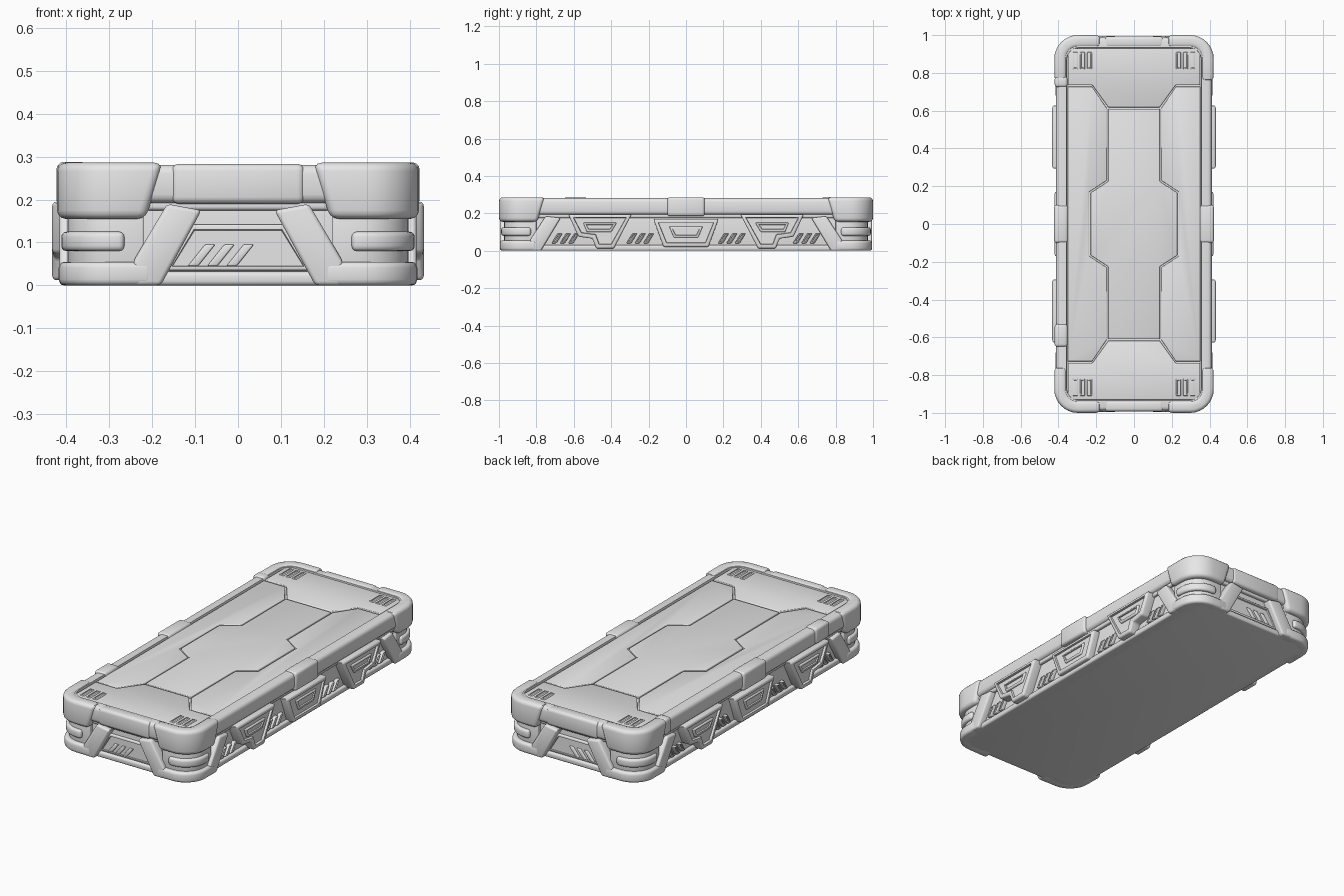
import bpy, bmesh, math
from mathutils import Vector

cube = bpy.data.objects.get("Cube")
if cube:
    bpy.data.objects.remove(cube, do_unlink=True)

grey = bpy.data.materials.new("plain grey")
grey.use_nodes = True
grey.diffuse_color = (0.8, 0.8, 0.8, 1)
grey.node_tree.nodes["Principled BSDF"].inputs["Base Color"].default_value = (0.8, 0.8, 0.8, 1)
parts = []


def prism(name, pts, lo, hi, axis="z", bevel=0.008, mirror="", recess=None, slant=None):
    """Extrude an outline along an axis, round its edges, optionally sink its outer face."""
    place = {"x": lambda a, b, h: (h, a, b),
             "y": lambda a, b, h: (a, h, b),
             "z": lambda a, b, h: (a, b, h)}[axis]
    bm = bmesh.new()
    low = [bm.verts.new(place(a, b, lo)) for a, b in pts]
    high = [bm.verts.new(place(a, b, hi)) for a, b in pts]
    if slant:
        slant(low)
    bm.faces.new(low)
    bm.faces.new(high)
    for i in range(len(pts)):
        j = (i + 1) % len(pts)
        bm.faces.new((low[i], low[j], high[j], high[i]))
    bmesh.ops.recalc_face_normals(bm, faces=bm.faces)
    if bevel:
        sharp = [e for e in bm.edges if e.calc_face_angle(0) > math.radians(25)]
        bmesh.ops.bevel(bm, geom=sharp, offset=bevel, segments=3, profile=0.5,
                        affect="EDGES", clamp_overlap=True)
    if recess:
        out = Vector(place(0, 0, 1))
        bm.normal_update()
        face = max((f for f in bm.faces if f.normal.dot(out) > 0.9), key=lambda f: f.calc_area())
        bmesh.ops.inset_region(bm, faces=[face], thickness=recess[0])
        bmesh.ops.inset_region(bm, faces=[face], thickness=0.003)
        bmesh.ops.translate(bm, verts=face.verts, vec=out * -recess[1])
    mesh = bpy.data.meshes.new(name)
    bm.to_mesh(mesh)
    bm.free()
    ob = bpy.data.objects.new(name, mesh)
    bpy.context.collection.objects.link(ob)
    mesh.materials.append(grey)
    if mirror:
        mod = ob.modifiers.new("mirror", "MIRROR")
        mod.use_axis = ["x" in mirror, "y" in mirror, False]
        mod.use_mirror_merge = False
    parts.append(ob)
    return ob


def arc(cx, cy, r, start, steps=8):
    return [(cx + r * math.cos(start + math.pi / 2 * i / steps),
             cy + r * math.sin(start + math.pi / 2 * i / steps)) for i in range(steps + 1)]


def rounded(w, l, r):
    pts = []
    for k, (sx, sy) in enumerate([(1, 1), (-1, 1), (-1, -1), (1, -1)]):
        pts += arc(sx * (w - r), sy * (l - r), r, k * math.pi / 2)
    return pts


def corner(w, l, r, thick, x_end, y_end):
    """L-shaped outline that wraps one rounded corner."""
    outer = arc(w - r, l - r, r, 0)
    inner = arc(w - r, l - r, r - thick, 0)
    return ([(w, y_end)] + outer + [(x_end, l), (x_end, l - thick)]
            + inner[::-1] + [(w - thick, y_end)])


def box(a0, a1, b0, b1):
    return [(a0, b0), (a1, b0), (a1, b1), (a0, b1)]


def slash(c, b0, b1, half, lean):
    return [(c - half - lean, b0), (c + half - lean, b0), (c + half + lean, b1), (c - half + lean, b1)]


def pull_ends(verts):
    # slope the cut ends of a corner guard toward the corner
    for v in verts:
        if v.co.x < 0.2:
            v.co.x += 0.04
        if v.co.y < 0.78:
            v.co.y += 0.04


# Main shell and lid
prism("core", rounded(0.38, 0.95, 0.1), 0.0, 0.22, bevel=0.006)
prism("base_plate", rounded(0.397, 0.968, 0.11), 0.0, 0.032, bevel=0.01)
prism("under_lid_ledge", rounded(0.397, 0.968, 0.11), 0.175, 0.2, bevel=0.008)
prism("lid", rounded(0.412, 0.988, 0.12), 0.192, 0.281, bevel=0.02, recess=(0.034, 0.016))

# Lid surface panels
prism("lid_end_panel",
      [(-.35, .93), (.35, .93), (.35, .735), (.22, .735), (.135, .617),
       (-.135, .617), (-.22, .735), (-.35, .735)], 0.255, 0.277, bevel=0.004, mirror="y")
bulge = [(.137, .61), (.137, .225), (.23, .165)]
half = bulge + [(x, -y) for x, y in bulge[::-1]]
prism("lid_centre_panel", half + [(-x, y) for x, y in half[::-1]], 0.255, 0.276, bevel=0.004)
flank = [(.352, .727), (.222, .727), (.145, .613), (.145, .23), (.238, .17)]
prism("lid_side_panel", flank + [(x, -y) for x, y in flank[::-1]], 0.255, 0.275,
      bevel=0.004, mirror="x")
for i in range(3):
    x = 0.235 + 0.038 * i
    prism("lid_corner_slot", box(x - 0.013, x + 0.013, 0.82, 0.91), 0.27, 0.281,
          bevel=0.004, mirror="xy", recess=(0.003, 0.006))

# Corner guards, upper and lower, with the bumper between them
prism("upper_corner_guard", corner(0.422, 1.0, 0.125, 0.066, 0.175, 0.755), 0.155, 0.286,
      bevel=0.02, mirror="xy", slant=pull_ends)
prism("lower_corner_guard", corner(0.418, 0.995, 0.125, 0.06, 0.2, 0.8), 0.0, 0.055,
      bevel=0.014, mirror="xy")
prism("corner_wall", corner(0.398, 0.972, 0.11, 0.04, 0.22, 0.8), 0.04, 0.165,
      bevel=0.004, mirror="xy")
prism("corner_bumper", corner(0.412, 0.988, 0.12, 0.04, 0.265, 0.83), 0.08, 0.125,
      bevel=0.012, mirror="xy")

# Diagonal struts
prism("end_strut", [(.085, .175), (.165, .19), (.245, .055), (.24, 0), (.18, 0)],
      0.93, 0.994, "y", 0.01, "xy")
prism("side_strut", [(.67, .175), (.75, .185), (.835, .055), (.83, 0), (.775, 0)],
      0.36, 0.416, "x", 0.01, "xy")

# End panels with vents
prism("end_panel", [(-.11, .142), (.11, .142), (.17, .035), (-.17, .035)],
      0.94, 0.962, "y", 0.005, "y", recess=(0.008, 0.006))
for i in range(3):
    prism("end_vent", slash(-0.085 + 0.045 * i, 0.045, 0.095, 0.012, 0.02),
          0.945, 0.965, "y", 0.004, "y")

# Side vents
for centre in (-0.645, -0.245, 0.245, 0.645):
    for i in (-1, 0, 1):
        prism("side_vent", slash(centre + 0.045 * i, 0.04, 0.092, 0.013, 0.016),
              0.37, 0.397, "x", 0.004, "x", recess=(0.003, 0.006))

# Latches along both sides
prism("centre_latch", [(-.175, .17), (.175, .17), (.12, .02), (-.12, .02)],
      0.36, 0.42, "x", 0.01, "x", recess=(0.014, 0.01))
prism("centre_latch_pad", [(-.09, .13), (.09, .13), (.065, .07), (-.065, .07)],
      0.38, 0.417, "x", 0.006, "x", recess=(0.008, 0.006))
prism("outer_latch", [(.29, .195), (.63, .195), (.575, .075), (.5, .065), (.48, .012), (.385, .012)],
      0.36, 0.433, "x", 0.01, "xy", recess=(0.014, 0.012))
prism("outer_latch_pad", [(.37, .15), (.55, .15), (.53, .1), (.4, .1)],
      0.38, 0.43, "x", 0.006, "xy", recess=(0.008, 0.006))

# Clips over the lid rim
prism("centre_clip", box(-0.1, 0.1, 0.185, 0.286), 0.35, 0.423, "x", 0.014, "x")
for y0, y1 in ((-0.65, -0.53), (0.725, 0.78)):
    prism("rim_clip", box(y0, y1, 0.2, 0.288), -0.42, -0.352, "x", 0.014)
prism("lid_end_band", box(-0.155, 0.155, 0.19, 0.283), 0.935, 0.993, "y", 0.016, "y")

# Smooth rounded edges while keeping creases crisp
bpy.ops.object.select_all(action="DESELECT")
for ob in parts:
    ob.select_set(True)
bpy.context.view_layer.objects.active = parts[0]
bpy.ops.object.shade_smooth_by_angle(angle=math.radians(35))
